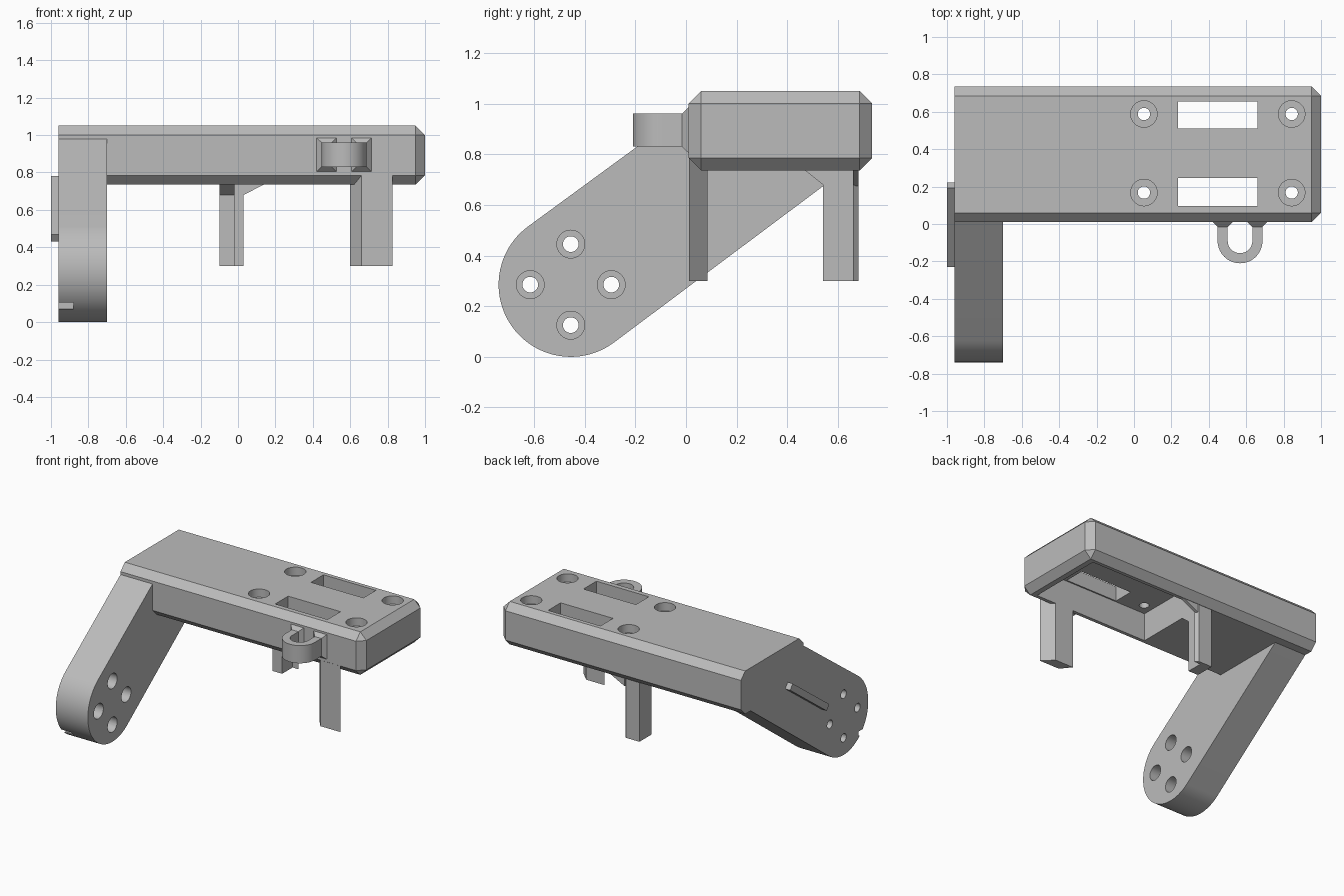
import bpy, bmesh, math
from mathutils import Vector

if "Cube" in bpy.data.objects:
    bpy.data.objects.remove(bpy.data.objects["Cube"])

grey = bpy.data.materials.new("plain grey")
grey.use_nodes = True
grey.diffuse_color = (0.5, 0.5, 0.5, 1)
grey.node_tree.nodes["Principled BSDF"].inputs["Base Color"].default_value = (0.5, 0.5, 0.5, 1)


def finish(name, bm):
    bmesh.ops.recalc_face_normals(bm, faces=bm.faces)
    mesh = bpy.data.meshes.new(name)
    bm.to_mesh(mesh)
    bm.free()
    mesh.materials.append(grey)
    obj = bpy.data.objects.new(name, mesh)
    bpy.context.collection.objects.link(obj)
    return obj


def prism(name, axis, pts, lo, hi):
    """Extrude a 2D profile along an axis; points use the other two axes in order."""
    place = {"x": lambda a, b, t: (t, a, b),
             "y": lambda a, b, t: (a, t, b),
             "z": lambda a, b, t: (a, b, t)}[axis]
    bm = bmesh.new()
    face = bm.faces.new([bm.verts.new(place(a, b, lo)) for a, b in pts])
    new = bmesh.ops.extrude_face_region(bm, geom=[face])["geom"]
    shift = Vector(place(0, 0, hi - lo))
    bmesh.ops.translate(bm, vec=shift, verts=[v for v in new if isinstance(v, bmesh.types.BMVert)])
    return finish(name, bm)


def rect(a0, a1, b0, b1):
    return [(a0, b0), (a1, b0), (a1, b1), (a0, b1)]


def arc(ca, cb, r, start, end, steps):
    angles = [math.radians(start + (end - start) * i / steps) for i in range(steps + 1)]
    return [(ca + r * math.cos(t), cb + r * math.sin(t)) for t in angles]


def circle(ca, cb, r):
    return arc(ca, cb, r, 0, 360, 32)[:-1]


def select(obj):
    bpy.ops.object.select_all(action="DESELECT")
    obj.select_set(True)
    bpy.context.view_layer.objects.active = obj


def cut(obj, cutters):
    select(obj)
    for cutter in cutters:
        cutter.hide_render = True
        mod = obj.modifiers.new("cut", "BOOLEAN")
        mod.operation, mod.solver, mod.object = "DIFFERENCE", "EXACT", cutter
        bpy.ops.object.modifier_apply(modifier=mod.name)
        bpy.data.objects.remove(cutter)


def smooth(obj):
    select(obj)
    bpy.ops.object.shade_smooth_by_angle(angle=math.radians(30))


# Housing: a box chamfered everywhere except around its flat right end
END = -0.96
bm = bmesh.new()
bmesh.ops.create_cube(bm, size=1)
for v in bm.verts:
    v.co = (1.0 if v.co.x > 0 else END,
            0.735 if v.co.y > 0 else 0.01,
            1.05 if v.co.z > 0 else 0.735)
edges = [e for e in bm.edges if any(v.co.x > 0 for v in e.verts)]
bmesh.ops.bevel(bm, geom=edges, offset=0.05, offset_type="OFFSET", segments=1, affect="EDGES")
housing = finish("housing", bm)

# Underside pocket, two slots and four counterbored screw holes
cutters = [prism("pocket_cutter", "z", rect(-0.02, 0.91, 0.085, 0.66), 0.6, 0.94)]
for y0, y1 in ((0.095, 0.245), (0.51, 0.655)):
    cutters.append(prism("slot_cutter", "z", rect(0.235, 0.66, y0, y1), 0.9, 1.2))
for x in (0.053, 0.843):
    for y in (0.168, 0.588):
        cutters.append(prism("screw_cutter", "z", circle(x, y, 0.033), 0.9, 1.2))
        cutters.append(prism("counterbore_cutter", "z", circle(x, y, 0.071), 0.99, 1.2))
cut(housing, cutters)
smooth(housing)

# Slanted arm with a round end
HUB_Y, HUB_Z, R, TILT = -0.455, 0.285, 0.285, 36.4
profile = arc(HUB_Y, HUB_Z, R, 90 + TILT, 270 + TILT, 48)
profile += [(0.63, 0.74), (0.63, 0.975), (0.012, 0.98)]
arm = prism("arm", "x", profile, END, -0.70)
cutters = [prism("pin_notch_cutter", "x", rect(-0.8, -0.63, 0.07, 0.105), -1.1, -0.88)]
for dy, dz in ((0.16, 0), (-0.16, 0), (0, 0.16), (0, -0.16)):
    y, z = HUB_Y + dy, HUB_Z + dz
    cutters.append(prism("bolt_cutter", "x", circle(y, z, 0.031), -1.1, -0.5))
    cutters.append(prism("bolt_head_cutter", "x", circle(y, z, 0.055), -0.88, -0.5))
cut(arm, cutters)
smooth(arm)

# Raised rib along the outside of the arm
c, s = math.cos(math.radians(TILT)), math.sin(math.radians(TILT))
rib = [(-0.005 + a * c - b * s, 0.605 + a * s + b * c)
       for a, b in rect(-0.263, 0.263, -0.024, 0.024)]
prism("arm_rib", "x", rib, -1.0, END + 0.01)

# Front leg: slanted parallelogram section
prism("front_leg", "z", [(0.66, 0.011), (0.825, 0.011), (0.75, 0.085), (0.60, 0.085)], 0.30, 0.79)

# Rear leg: an L round the pocket corner, with sloped gussets at the top
prism("rear_leg", "z", [(-0.10, 0.54), (-0.02, 0.54), (-0.02, 0.66), (0.03, 0.66),
                        (0.01, 0.682), (-0.10, 0.682)], 0.30, 0.76)
prism("rear_leg_front_gusset", "x", [(0.54, 0.68), (0.47, 0.736), (0.47, 0.76), (0.54, 0.76)],
      -0.10, -0.02)
prism("rear_leg_side_gusset", "y", [(0.02, 0.675), (0.14, 0.736), (0.14, 0.76), (0.02, 0.76)],
      0.66, 0.682)

# Cable loop on the front, with a flared foot under each prong
LOOP_X, LOOP_Y = 0.567, -0.09
loop = [(LOOP_X - 0.12, 0.0)] + arc(LOOP_X, LOOP_Y, 0.12, 180, 360, 32) + [(LOOP_X + 0.12, 0.0)]
loop += [(LOOP_X + 0.066, 0.0)] + arc(LOOP_X, LOOP_Y, 0.066, 360, 180, 32) + [(LOOP_X - 0.066, 0.0)]
smooth(prism("cable_loop", "z", loop, 0.83, 0.96))
for side, name in ((-1, "loop_foot_right"), (1, "loop_foot_left")):
    bm = bmesh.new()
    bmesh.ops.create_cube(bm, size=2)
    for v in bm.verts:
        wide = v.co.y > 0
        v.co = (LOOP_X + side * 0.093 + v.co.x * (0.055 if wide else 0.027),
                0.012 if wide else -0.016,
                0.895 + v.co.z * (0.092 if wide else 0.065))
    finish(name, bm)
